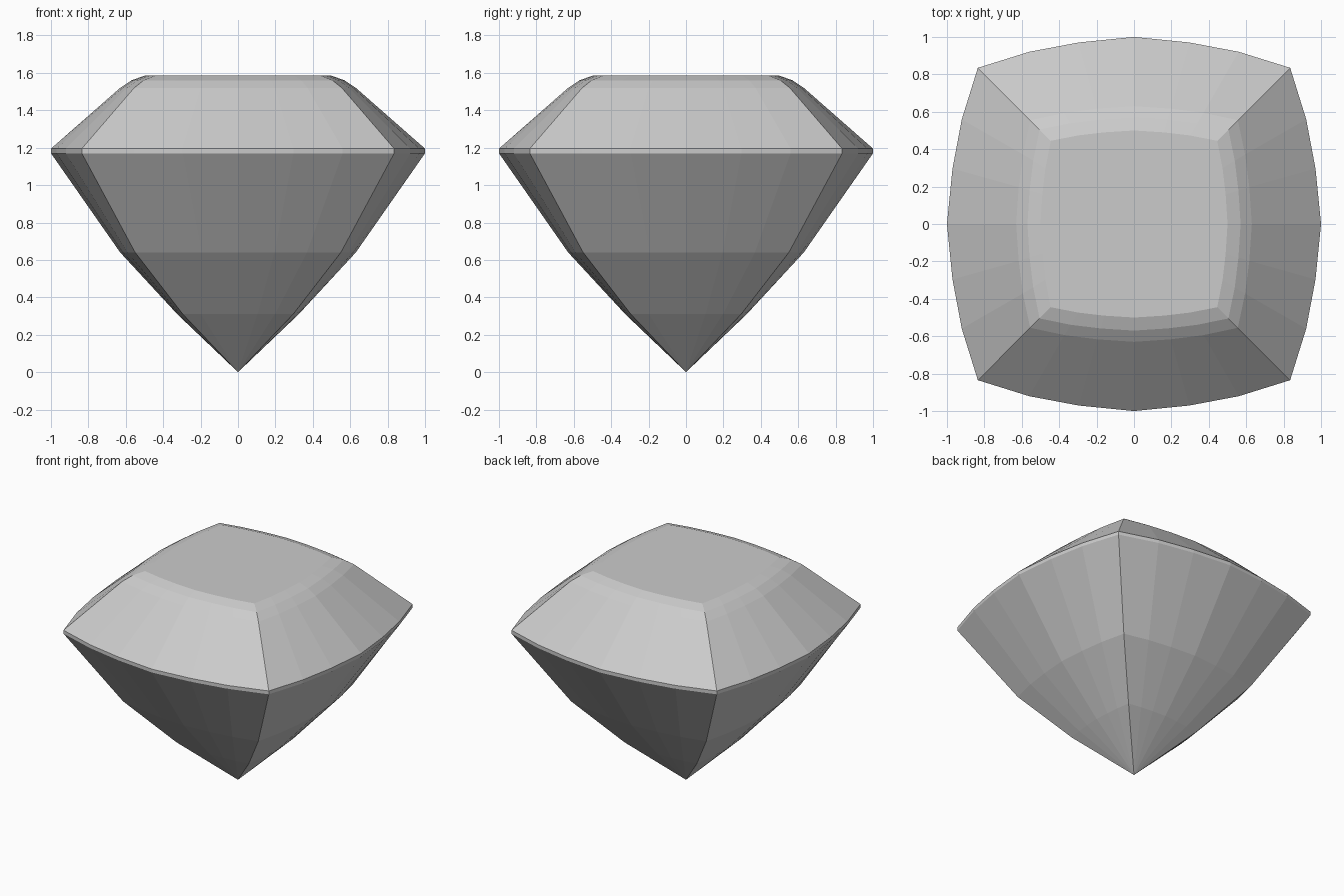
import bpy
import bmesh
from mathutils import Matrix, Vector

cube = bpy.data.objects.get("Cube")
if cube:
    bpy.data.objects.remove(cube, do_unlink=True)

# Single stone colour
stone = bpy.data.materials.new("pale grey stone")
stone.use_nodes = True
colour = (0.6, 0.6, 0.6, 1.0)
stone.diffuse_color = colour
stone.node_tree.nodes["Principled BSDF"].inputs["Base Color"].default_value = colour

# Bowed side of the cushion outline: position along the side, inward drop
SIDE = [(-1, 1), (-0.67, 0.48), (-0.355, 0.18), (0, 0), (0.355, 0.18), (0.67, 0.48)]

# Cut levels from pavilion to table: height, side middle, corner
LEVELS = [
    (0.31, 0.325, 0.295),
    (0.64, 0.63, 0.55),
    (1.17, 1.0, 0.835),
    (1.195, 1.0, 0.835),
    (1.52, 0.63, 0.555),
    (1.56, 0.57, 0.505),
    (1.585, 0.5, 0.445),
]


def cushion_ring(bm, height, middle, corner):
    """Four bowed sides meeting at sharp corners."""
    ring = []
    for quarter in range(4):
        turn = Matrix.Rotation(quarter * 1.5707963, 3, "Z")
        for along, drop in SIDE:
            point = Vector((along * corner, -middle + drop * (middle - corner), height))
            ring.append(bm.verts.new(turn @ point))
    return ring


bm = bmesh.new()
rings = [cushion_ring(bm, *level) for level in LEVELS]
count = len(rings[0])

# Pavilion, girdle and crown facets
for low, high in zip(rings, rings[1:]):
    for i in range(count):
        j = (i + 1) % count
        bm.faces.new((low[i], low[j], high[j], high[i]))

# Pointed base and flat table
tip = bm.verts.new((0, 0, 0))
for i in range(count):
    bm.faces.new((tip, rings[0][(i + 1) % count], rings[0][i]))
bm.faces.new(rings[-1])
bmesh.ops.recalc_face_normals(bm, faces=bm.faces)

mesh = bpy.data.meshes.new("cushion_cut_gem")
bm.to_mesh(mesh)
bm.free()
mesh.materials.append(stone)
gem = bpy.data.objects.new("cushion_cut_gem", mesh)
bpy.context.collection.objects.link(gem)
